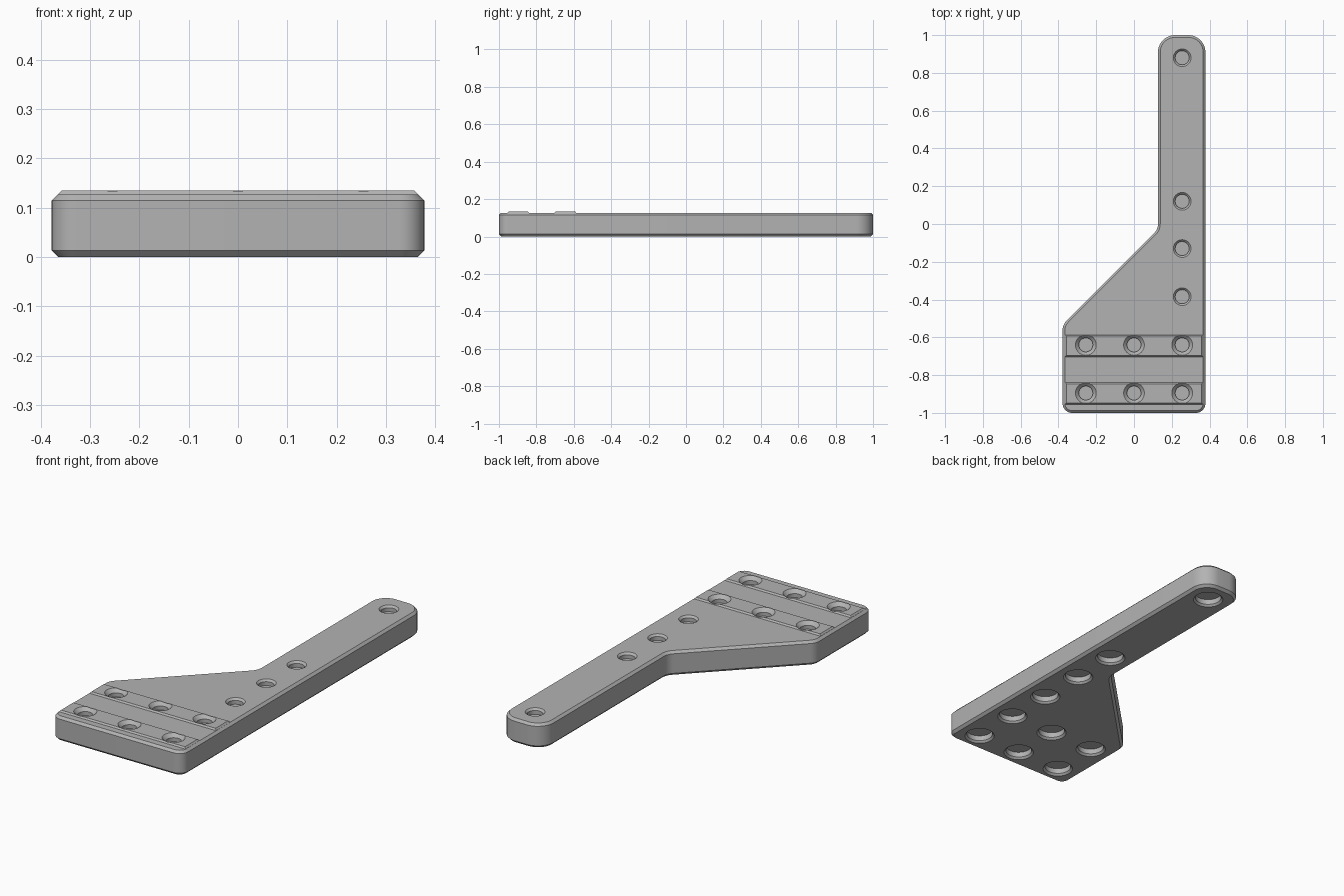
import bpy, bmesh, math
from mathutils import Vector

cube = bpy.data.objects.get("Cube")
if cube:
    bpy.data.objects.remove(cube, do_unlink=True)

grey = bpy.data.materials.new("plain grey")
grey.use_nodes = True
COLOUR = (0.45, 0.45, 0.45, 1)
grey.diffuse_color = COLOUR
grey.node_tree.nodes["Principled BSDF"].inputs["Base Color"].default_value = COLOUR

PLATE_TOP, RIB_TOP = 0.127, 0.135


def rounded_outline(corners, inset, steps=10):
    """Counter-clockwise (x, y, radius) corners, moved inwards and filleted."""
    points = []
    n = len(corners)
    for i, (x, y, radius) in enumerate(corners):
        here = Vector((x, y))
        a = (here - Vector(corners[i - 1][:2])).normalized()
        b = (Vector(corners[(i + 1) % n][:2]) - here).normalized()
        turn = math.atan2(a.x * b.y - a.y * b.x, a.dot(b))
        side = 1 if turn > 0 else -1
        r = radius - side * inset
        tangent = radius * math.tan(abs(turn) / 2)
        normal = Vector((-a.y, a.x)) * side
        centre = here - a * tangent + normal * radius
        start = math.atan2(-normal.y, -normal.x)
        for k in range(steps + 1):
            t = start + turn * k / steps
            points.append((centre.x + r * math.cos(t), centre.y + r * math.sin(t)))
    return points


def loft(bm, layers):
    """Join matching outlines, given as (z, points), into a closed solid."""
    rings = [[bm.verts.new((x, y, z)) for x, y in pts] for z, pts in layers]
    n = len(rings[0])
    for low, high in zip(rings, rings[1:]):
        for i in range(n):
            j = (i + 1) % n
            bm.faces.new((low[i], low[j], high[j], high[i]))
    bm.faces.new(rings[0][::-1])
    bm.faces.new(rings[-1])


def finish(name, bm):
    mesh = bpy.data.meshes.new(name)
    bm.to_mesh(mesh)
    bm.free()
    mesh.materials.append(grey)
    obj = bpy.data.objects.new(name, mesh)
    bpy.context.collection.objects.link(obj)
    return obj


def boolean(target, other, operation):
    mod = target.modifiers.new(operation.lower(), 'BOOLEAN')
    mod.operation = operation
    mod.solver = 'EXACT'
    mod.object = other
    bpy.context.view_layer.objects.active = target
    bpy.ops.object.modifier_apply(modifier=mod.name)
    bpy.data.objects.remove(other, do_unlink=True)


# Plate with chamfered rims
corners = [(-0.378, -1, 0.05), (0.378, -1, 0.05), (0.378, 1, 0.09),
           (0.127, 1, 0.09), (0.127, -0.028, 0.07), (-0.378, -0.533, 0.07)]
bm = bmesh.new()
loft(bm, [(z, rounded_outline(corners, inset)) for z, inset in
          ((0, 0.013), (0.013, 0), (0.115, 0), (PLATE_TOP, 0.012))])
plate = finish("bracket_plate", bm)

# Two raised ribs with sloped sides
bm = bmesh.new()
for y in (-0.897, -0.645):
    layers = []
    for z, w, d in ((0.118, 0.365, 0.058), (PLATE_TOP, 0.365, 0.058), (RIB_TOP, 0.358, 0.051)):
        layers.append((z, [(-w, y - d), (w, y - d), (w, y + d), (-w, y + d)]))
    loft(bm, layers)
boolean(plate, finish("raised_ribs", bm), 'UNION')

# Blind holes: small countersunk sockets above, wide pockets below
holes = [(x, y) for x in (-0.255, 0, 0.255) for y in (-0.895, -0.64)]
holes += [(0.255, y) for y in (-0.385, -0.13, 0.12, 0.88)]
socket = [(0.097, 0.037), (0.117, 0.037), (0.147, 0.067)]
pocket = [(-0.01, 0.083), (0.01, 0.064), (0.037, 0.064)]
SIDES = 32
bm = bmesh.new()
for x, y in holes:
    for profile in (socket, pocket):
        loft(bm, [(z, [(x + r * math.cos(math.tau * k / SIDES),
                        y + r * math.sin(math.tau * k / SIDES)) for k in range(SIDES)])
                  for z, r in profile])
boolean(plate, finish("hole_cutters", bm), 'DIFFERENCE')

# Smooth round walls, crisp chamfers
bpy.ops.object.select_all(action='DESELECT')
plate.select_set(True)
bpy.context.view_layer.objects.active = plate
bpy.ops.object.shade_smooth_by_angle(angle=math.radians(25))
